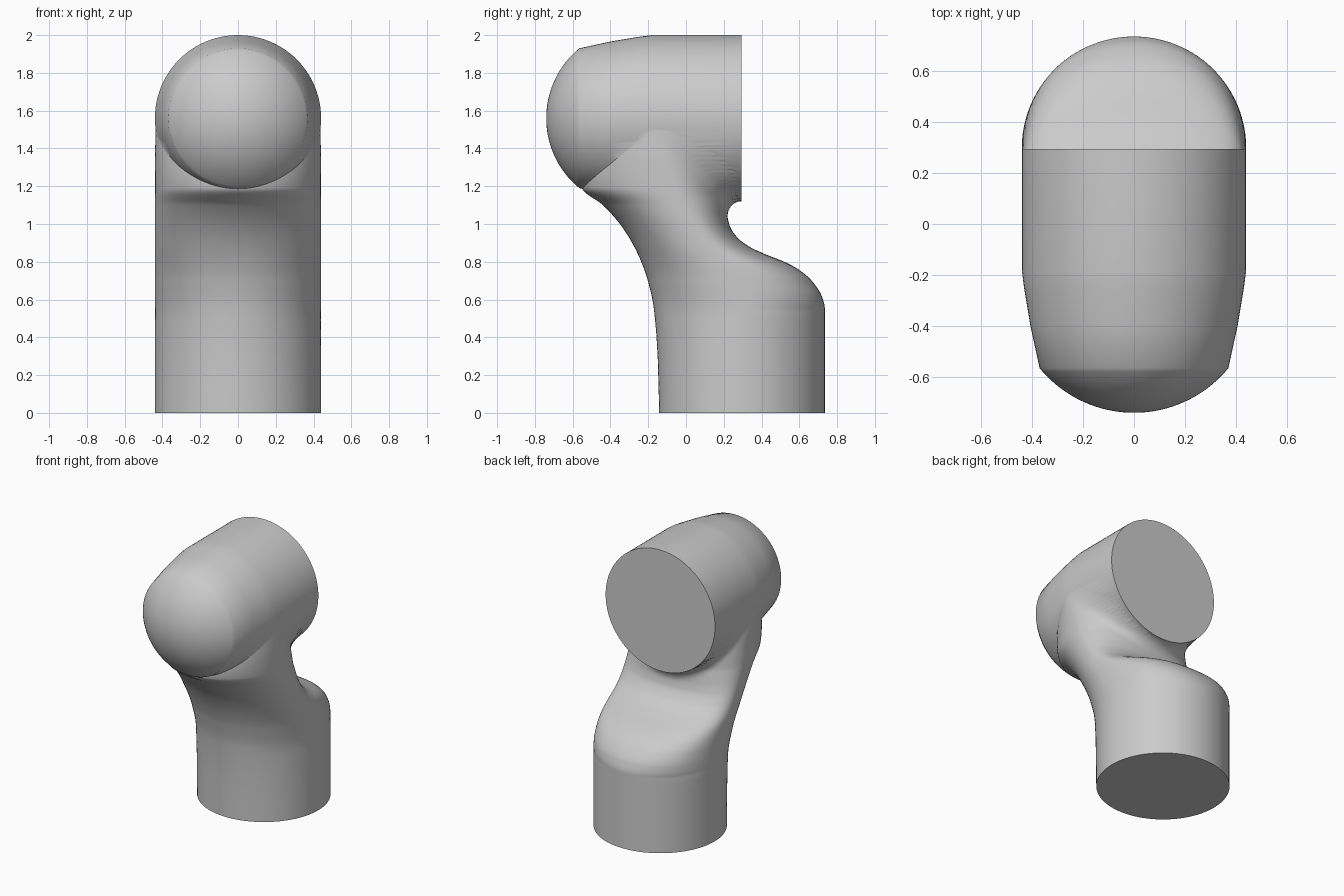
import bpy, bmesh, math

if "Cube" in bpy.data.objects:
    bpy.data.objects.remove(bpy.data.objects["Cube"])

R = 0.44          # main tube radius
AXIS_Z = 1.56     # height of the horizontal head axis
BACK = 0.295      # flat back face of the head


def curve(points, z):
    """Smooth monotone-style interpolation of (z, y) points."""
    n = len(points)
    sec = [(points[i + 1][1] - points[i][1]) / (points[i + 1][0] - points[i][0])
           for i in range(n - 1)]

    def tangent(i):
        if i == 0 or i == n - 1:
            return sec[0] if i == 0 else sec[-1]
        a, b = sec[i - 1], sec[i]
        return 0 if a * b <= 0 else 2 * a * b / (a + b)

    for i in range(n - 1):
        z0, z1 = points[i][0], points[i + 1][0]
        if z <= z1 or i == n - 2:
            h = z1 - z0
            t = (z - z0) / h
            return ((2*t**3 - 3*t**2 + 1) * points[i][1] + (t**3 - 2*t**2 + t) * h * tangent(i)
                    + (3*t**2 - 2*t**3) * points[i + 1][1] + (t**3 - t**2) * h * tangent(i + 1))


def loft(name, rings):
    """Closed skin through rings of equal length."""
    bm = bmesh.new()
    loops = [[bm.verts.new(p) for p in ring] for ring in rings]
    n = len(loops[0])
    for a, b in zip(loops, loops[1:]):
        for i in range(n):
            j = (i + 1) % n
            bm.faces.new((a[i], a[j], b[j], b[i]))
    bm.faces.new(loops[0][::-1])
    bm.faces.new(loops[-1])
    bmesh.ops.recalc_face_normals(bm, faces=bm.faces)
    me = bpy.data.meshes.new(name)
    bm.to_mesh(me)
    bm.free()
    ob = bpy.data.objects.new(name, me)
    bpy.context.collection.objects.link(ob)
    return ob


# Side-view outlines of base and neck: front, back, and the widest line between
front = [(0, -0.142), (0.3, -0.15), (0.55, -0.17), (0.7, -0.202), (0.8, -0.237),
         (0.9, -0.285), (1.0, -0.35), (1.1, -0.44), (1.19, -0.55), (1.24, -0.555), (1.56, -0.45)]
back = [(0, 0.735), (0.55, 0.735), (0.62, 0.718), (0.7, 0.665), (0.76, 0.595), (0.8, 0.52),
        (0.84, 0.42), (0.88, 0.335), (0.93, 0.27), (1.0, 0.228), (1.06, 0.218),
        (1.2, 0.215), (1.56, 0.15)]
ridge = [(0, 0.297), (0.5, 0.297), (0.7, 0.22), (0.9, 0.08), (1.1, -0.03), (1.3, -0.1), (1.56, -0.17)]


def neck_ring(z, n=96):
    y0, y1, yc = curve(front, z), curve(back, z), curve(ridge, z)
    half = R - 0.006 * max(0, (z - 1.35) / 0.21)
    k = 2 + 0.5 * math.sin(math.pi * min(1, max(0, (z - 0.55) / 0.6)))
    ring = []
    for i in range(n):
        c, s = math.cos(2 * math.pi * i / n), math.sin(2 * math.pi * i / n)
        if s <= 0:
            ring.append((half * c, yc + (yc - y0) * s, z))
            continue
        x = half * math.copysign(abs(c) ** (2 / k), c)
        y = yc + (y1 - yc) * s ** (2 / k)
        # fillet that flares out to the rim of the head
        d = AXIS_Z - math.sqrt(max(0, R * R - x * x)) - z
        u = min(1, max(0, 1 - d / 0.09))
        flare = (1 - math.sqrt(1 - u * u)) * min(1, s * 1.5)
        if z > 0.95:
            y += max(0, BACK - 0.006 - y) * flare
        ring.append((x, y, z))
    return ring


levels = [0, 0.15, 0.3, 0.42] + [0.5 + 1.06 * i / 110 for i in range(111)]
neck = loft("base_and_neck", [neck_ring(z) for z in levels])

# Head: horizontal turned part with tapered nose and domed cap
profile = [(BACK, R), (-0.18, R), (-0.25, 0.431), (-0.4, 0.406), (-0.565, 0.37)]
dome_r = (0.37 ** 2 + 0.175 ** 2) / (2 * 0.175)
a0 = math.asin(0.37 / dome_r)
for i in range(1, 24):
    a = a0 * (1 - i / 24)
    profile.append((-0.74 + dome_r * (1 - math.cos(a)), dome_r * math.sin(a)))
N = 96
head = loft("elbow_link", [[(r * math.cos(2 * math.pi * i / N), y,
                             AXIS_Z + r * math.sin(2 * math.pi * i / N)) for i in range(N)]
                           for y, r in profile])

# Fuse neck and head into one skin
mod = head.modifiers.new("fuse", 'BOOLEAN')
mod.operation = 'UNION'
mod.solver = 'EXACT'
mod.object = neck
bpy.ops.object.select_all(action='DESELECT')
bpy.context.view_layer.objects.active = head
head.select_set(True)
bpy.ops.object.modifier_apply(modifier="fuse")
bpy.data.objects.remove(neck, do_unlink=True)
bpy.ops.object.shade_smooth_by_angle(angle=math.radians(40))
